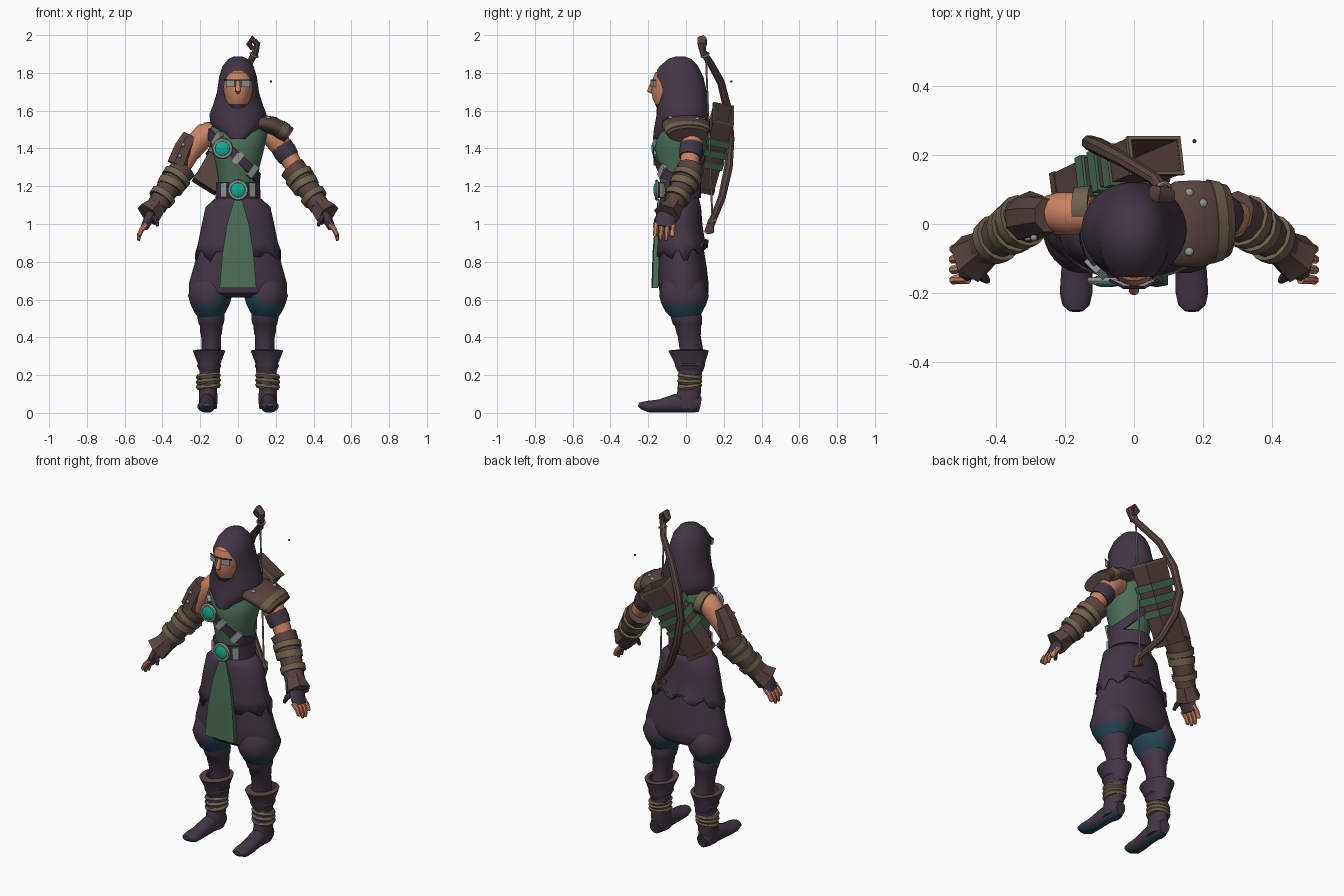
import bpy, bmesh, math, random
from mathutils import Vector

random.seed(4)
cube = bpy.data.objects.get("Cube")
if cube:
    bpy.data.objects.remove(cube)


def material(name, *rgb):
    mat = bpy.data.materials.new(name)
    mat.use_nodes = True
    color = tuple(((c / 255 + .055) / 1.055) ** 2.4 for c in rgb) + (1,)
    mat.diffuse_color = color
    mat.node_tree.nodes["Principled BSDF"].inputs["Base Color"].default_value = color
    return mat


CLOTH = material("dark purple cloth", 67, 54, 69)
LEATHER = material("brown leather", 89, 68, 64)
WRAP = material("olive wrap", 111, 98, 77)
GREEN = material("green tunic", 74, 110, 86)
SKIN = material("skin", 203, 131, 99)
TEAL = material("dark teal", 36, 69, 81)
GEM = material("bright gem", 17, 174, 141)
SILVER = material("silver", 146, 148, 148)
parts = []


def finish(obj, name, mat):
    obj.name = name
    obj.data.materials.append(mat)
    parts.append(obj)
    return obj


def build(name, mat, rings, caps=True, loop=False):
    """Skin a list of closed rings of points."""
    bm = bmesh.new()
    rows = [[bm.verts.new(p) for p in ring] for ring in rings]
    n = len(rows[0])
    pairs = list(zip(rows, rows[1:])) + ([(rows[-1], rows[0])] if loop else [])
    for a, b in pairs:
        for i in range(n):
            bm.faces.new((a[i], a[(i + 1) % n], b[(i + 1) % n], b[i]))
    if caps and not loop:
        bm.faces.new(rows[0])
        bm.faces.new(rows[-1])
    bmesh.ops.recalc_face_normals(bm, faces=bm.faces)
    mesh = bpy.data.meshes.new(name)
    bm.to_mesh(mesh)
    bm.free()
    obj = bpy.data.objects.new(name, mesh)
    bpy.context.collection.objects.link(obj)
    return finish(obj, name, mat)


def circle(n):
    return [(math.cos(k), math.sin(k)) for k in ((i + 0.5) * math.tau / n for i in range(n))]


def loft(name, mat, rows, x=0, n=28, caps=True):
    """Stack ellipses given as (z, half width, front y, back y)."""
    return build(name, mat, [[(x + w * c, (f + b) / 2 + (b - f) / 2 * s, z) for c, s in circle(n)]
                             for z, w, f, b in rows], caps)


def tube(name, mat, path, radii, n=12, ref=(0, 1, 0), caps=True):
    """Sweep an ellipse along a path."""
    path = [Vector(p) for p in path]
    rings = []
    for i, p in enumerate(path):
        t = (path[min(i + 1, len(path) - 1)] - path[max(i - 1, 0)]).normalized()
        u = t.cross(Vector(ref)).normalized()
        v = u.cross(t)
        r = radii[i] if isinstance(radii, list) else radii
        ru, rv = r if isinstance(r, tuple) else (r, r)
        rings.append([p + u * ru * c + v * rv * s for c, s in circle(n)])
    return build(name, mat, rings, caps)


def box(name, mat, loc, size, tilt, turn):
    bpy.ops.mesh.primitive_cube_add(size=1, location=loc, rotation=(0, tilt, turn))
    bpy.context.object.scale = size
    return finish(bpy.context.object, name, mat)


def ball(name, mat, loc, size):
    bpy.ops.mesh.primitive_uv_sphere_add(segments=20, ring_count=10, radius=1, location=loc)
    bpy.context.object.scale = size
    return finish(bpy.context.object, name, mat)


def ring(name, mat, loc, axis, major, minor):
    bpy.ops.mesh.primitive_torus_add(major_segments=20, minor_segments=6, major_radius=major, minor_radius=minor,
                                     location=loc, rotation=Vector(axis).to_track_quat('Z', 'Y').to_euler())
    return finish(bpy.context.object, name, mat)


def paint(obj, mat, rule):
    obj.data.materials.append(mat)
    for poly in obj.data.polygons:
        if rule(poly.center, poly.normal):
            poly.material_index = 1


# Torso
TORSO = [(1.08, .11, -.13, .07), (1.2, .1, -.135, .06), (1.3, .115, -.15, .08), (1.4, .14, -.165, .1),
         (1.48, .155, -.15, .11), (1.54, .13, -.11, .1), (1.58, .07, -.07, .06)]
loft("tunic", GREEN, TORSO)


def band(name, mat, z, slope, half, thick):
    """Strap that hugs the torso in a tilted plane."""
    rings = []
    for c, s in circle(40):
        section = []
        for dz, out in ((half, thick), (-half, thick), (-half, -.005), (half, -.005)):
            h = z - slope * c + dz
            i = max(k for k in range(len(TORSO) - 1) if TORSO[k][0] <= h)
            a, b = TORSO[i], TORSO[i + 1]
            t = (h - a[0]) / (b[0] - a[0])
            w, f, k = (a[j] + (b[j] - a[j]) * t for j in (1, 2, 3))
            section.append(((w + out) * c, (f + k) / 2 + ((k - f) / 2 + out) * s, h))
        rings.append(section)
    return build(name, mat, rings, loop=True)


band("belt", CLOTH, 1.18, 0, .042, .014)
band("chest_strap", CLOTH, 1.355, .12, .03, .012)
for i, (x, y, z, tilt) in enumerate([(-.11, -.128, 1.45, .7), (0, -.162, 1.35, .7), (.075, -.125, 1.28, .7),
                                     (-.072, -.122, 1.18, 0), (.072, -.122, 1.18, 0)]):
    box(f"strap_plate_{i}", SILVER, (x, y, z), (.036, .022, .074), tilt, x * 7)
for name, x, y, z in (("chest", -.082, -.165, 1.4), ("belt", 0, -.155, 1.18)):
    ring(name + "_medallion_rim", SILVER, (x, y, z), (0, 1, 0), .045, .011)
    ball(name + "_medallion_gem", GEM, (x, y, z), (.043, .018, .043))

# Trousers with teal undersides
hips = loft("trousers", CLOTH, [(1.12, .11, -.12, .06), (1.08, .16, -.135, .07), (.9, .2, -.145, .09),
                                (.76, .24, -.148, .112), (.69, .26, -.148, .12), (.635, .262, -.14, .12), (.61, .235, -.11, .1)])
paint(hips, TEAL, lambda c, n: n.z < -.9)

# Ragged overskirt
skirt = loft("ragged_skirt", CLOTH, [(1.15, .105, -.135, .065), (1.09, .172, -.145, .08), (1, .192, -.152, .087),
                                     (.9, .212, -.157, .102), (.82, .228, -.164, .117)], n=40, caps=False)
for i, v in enumerate(skirt.data.vertices[-40:]):
    v.co.z += .035 * (i // 2 % 2) + random.uniform(-.02, .01) + max(0, v.co.y) * .6
skirt.modifiers.new("thickness", 'SOLIDIFY').thickness = .008

# Pleated front tabard
rows = []
for z, half, y in ((1.13, .02, -.15), (1, .058, -.165), (.85, .082, -.177), (.66, .098, -.183)):
    edge = [(half * i / 3, y + half * .06 * (i % 2), z) for i in range(-3, 4)]
    rows.append(edge + [(px, py + .03, z) for px, py, pz in reversed(edge)])
build("front_tabard", GREEN, rows)

# Head, collar and hood
head = loft("head", SKIN, [(1.56, .05, -.13, .02), (1.6, .052, -.15, .02), (1.635, .062, -.164, .02), (1.665, .068, -.178, .02),
                           (1.71, .077, -.184, .02), (1.76, .082, -.178, .02), (1.8, .08, -.165, .02), (1.84, .05, -.1, .01)])
paint(head, CLOTH, lambda c, n: c.z < 1.635)
tube("nose", SKIN, [(0, -.17, 1.765), (0, -.184, 1.73), (0, -.192, 1.705), (0, -.178, 1.695)], [.008, .012, .015, .008])
hood = loft("hood", CLOTH, [(1.888, .02, -.05, -.01), (1.873, .052, -.095, .03), (1.835, .083, -.14, .065),
                            (1.78, .1, -.178, .092), (1.7, .111, -.16, .11), (1.63, .132, -.155, .12),
                            (1.58, .152, -.156, .122), (1.53, .146, -.165, .118), (1.49, .108, -.172, .09),
                            (1.45, .04, -.175, -.1)], n=40)
bpy.ops.mesh.primitive_cylinder_add(vertices=32, radius=1, depth=1, location=(0, -.3, 1.712), rotation=(math.pi / 2, 0, 0))
cutter = bpy.context.object
cutter.scale = (.076, .102, .5)
cutter.hide_render = True
cut = hood.modifiers.new("face_opening", 'BOOLEAN')
cut.operation = 'DIFFERENCE'
cut.object = cutter
bpy.context.view_layer.objects.active = hood
bpy.ops.object.modifier_apply(modifier=cut.name)
bpy.data.objects.remove(cutter)
tube("spectacle_bar", CLOTH, [(-.072, -.162, 1.762), (-.03, -.184, 1.762), (.03, -.184, 1.762), (.072, -.162, 1.762)], .004, n=6)

# Both sides of the body
for side, s in (("left", 1), ("right", -1)):
    def at(*points):
        return [(s * x, y, z) for x, y, z in points]

    box(side + "_lens", SILVER, (s * .038, -.174, 1.743), (.048, .014, .034), 0, s * .35)

    # Legs and boots
    puff = loft(side + "_trouser_puff", CLOTH, [(.74, .06, -.09, .06), (.68, .1, -.13, .1), (.62, .117, -.143, .122),
                                                (.575, .104, -.13, .108), (.53, .082, -.105, .085), (.5, .06, -.07, .06)], s * .148)
    paint(puff, TEAL, lambda c, n: c.z < .56 or (n.z < -.15 and abs(c.x) < .11 and c.z < .61))
    loft(side + "_leg", CLOTH, [(.56, .07, -.09, .08), (.5, .072, -.08, .085), (.47, .066, -.07, .085), (.46, .06, -.06, .08),
                                (.42, .058, -.05, .08), (.41, .053, -.045, .078), (.34, .052, -.035, .09), (.2, .045, -.03, .085)], s * .142)
    cuff = loft(side + "_boot_cuff", CLOTH, [(.22, .05, -.045, .09), (.25, .065, -.06, .1), (.26, .06, -.06, .1),
                                             (.33, .087, -.095, .122), (.335, .06, -.05, .1), (.27, .045, -.03, .08)], s * .153)
    paint(cuff, LEATHER, lambda c, n: n.z > .7 and c.z > .3)
    loft(side + "_boot_shaft", CLOTH, [(.27, .05, -.045, .09), (.2, .046, -.04, .08), (.12, .048, -.045, .08),
                                       (.06, .05, -.06, .075), (.02, .045, -.06, .07)], s * .158)
    for i, z in enumerate((.142, .168, .194)):
        ring(f"{side}_boot_wrap_{i}", WRAP, (s * .157, .02, z), (s * .1, .1 * (i - 1), 1), .052, .015)
    foot = tube(side + "_foot", CLOTH, at((.157, .075, .045), (.16, .04, .052), (.162, -.06, .05), (.166, -.14, .036),
                                          (.168, -.2, .034), (.168, -.235, .039), (.168, -.252, .044)),
                [(.032, .04), (.044, .052), (.043, .05), (.046, .036), (.048, .031), (.04, .02), (.02, .01)], n=16, ref=(0, 0, 1))
    paint(foot, TEAL, lambda c, n: n.z < -.75 or (n.z < -.1 and c.y < -.15))

    # Arms, bracers and hands
    tube(side + "_arm", SKIN, at((.12, .03, 1.49), (.175, .03, 1.475), (.215, .03, 1.43), (.26, .025, 1.37), (.305, .015, 1.29),
                                 (.38, -.03, 1.18), (.45, -.09, 1.07)), [.05, .063, .062, .053, .048, .045, .035], n=16)
    tube(side + "_bracer", LEATHER, at((.288, .025, 1.295), (.32, .01, 1.255), (.38, -.03, 1.175), (.43, -.07, 1.095)),
         [.074, .069, .062, .056], n=10)
    tube(side + "_wrist_guard", LEATHER, at((.41, -.055, 1.13), (.44, -.078, 1.085), (.475, -.102, 1.05)), [.05, .06, .074], n=6)
    for i, (x, y, z) in enumerate([(.32, .01, 1.255), (.345, -.008, 1.222), (.393, -.04, 1.155)]):
        tube(f"{side}_bracer_wrap_{i}", WRAP, at((x, y, z), (x + .018, y - .013, z - .025 - .008 * (i % 2))),
             [.08 - .004 * i, .077 - .004 * i], n=14)
    tube(side + "_glove", CLOTH, at((.44, -.08, 1.08), (.468, -.105, 1.035), (.496, -.115, .98)),
         [(.032, .04), (.028, .056), (.021, .053)], n=14)
    for i in range(4):
        y = -.07 - .03 * i
        tip = .91 + .012 * (i - 1.4) ** 2
        tube(f"{side}_finger_{i}", SKIN, at((.482, y, 1), (.51, y, .97), (.524, y - .003, .94), (.527, y - .005, tip)),
             [.015, .014, .013, .008], n=8)
    tube(side + "_thumb", CLOTH, at((.455, -.13, 1.05), (.435, -.155, 1.02), (.425, -.165, .99)), [.017, .015, .009], n=8)

# Uneven shoulder armour
tube("left_shoulder_pad", LEATHER, [(.08, 0, 1.53), (.12, 0, 1.535), (.18, 0, 1.522), (.23, .008, 1.497), (.268, .01, 1.47)],
     [(.03, .1), (.045, .125), (.048, .128), (.048, .118), (.046, .105)], n=20)
tube("left_shoulder_trim", WRAP, [(.22, .007, 1.502), (.25, .009, 1.484)], [(.051, .123), (.05, .115)], n=20)
for i, (x, y, z) in enumerate([(.16, -.08, 1.562), (.2, .06, 1.556), (.25, -.05, 1.522), (.16, .09, 1.555)]):
    ball(f"shoulder_stud_{i}", SILVER, (x, y, z), (.013, .013, .01))
tube("left_arm_cuff", CLOTH, [(.228, .03, 1.415), (.25, .027, 1.38), (.27, .022, 1.35)], [.062, .064, .059])
tube("right_arm_guard", LEATHER, [(-.245, .025, 1.465), (-.28, .022, 1.4), (-.315, .015, 1.31)], [.052, .062, .066], n=8)
tube("right_shoulder_strap", WRAP, [(-.125, .045, 1.48), (-.17, .045, 1.472)], [(.064, .068), (.067, .062)], n=16)
for i in range(2):
    ball(f"arm_guard_stud_{i}", SILVER, (-.29 - .018 * i, -.04, 1.42 - .06 * i), (.01, .01, .01))

# Quiver slung across the back, kept flat shaded
low, high = Vector((-.175, .1, 1.205)), Vector((.062, .198, 1.585))


def quiver_part(name, mat, a, b, grow, thick=0):
    obj = tube(name, mat, [low.lerp(high, a), low.lerp(high, b)],
               [(.098 + .024 * t + grow, .066 + .01 * t + grow) for t in (a, b)], n=4, caps=not thick)
    parts.remove(obj)
    if thick:
        obj.modifiers.new("wall", 'SOLIDIFY').thickness = thick


quiver_part("quiver", LEATHER, 0, 1, 0, .012)
quiver_part("quiver_base", LEATHER, -.02, .04, .004)
quiver_part("quiver_rim", WRAP, .98, 1.01, .005, .016)
for i, a in enumerate((.34, .5, .66)):
    quiver_part(f"quiver_band_{i}", GREEN, a, a + .09, .014, .012)

# Bow and string
tube("bow", LEATHER, [(.078, .09, 1.925), (.058, .09, 1.953), (.075, .085, 1.98), (.102, .083, 1.955), (.092, .09, 1.91),
                      (.06, .13, 1.85), (-.03, .185, 1.75), (-.1, .222, 1.6), (-.13, .236, 1.45), (-.1, .225, 1.3),
                      (-.03, .19, 1.14), (.05, .15, 1.04), (.09, .13, .995), (.085, .122, .96), (.06, .128, .97), (.065, .135, .995)],
     [.012, (.016, .024), (.018, .026), (.018, .024), .018, .019, .021, .024, .022, .024, .021, .019, (.018, .022),
      (.017, .026), (.016, .024), .012], n=8)
tube("bow_string", SILVER, [(.075, .105, 1.9), (.075, .14, 1.02)], .005, n=6)
for name, x, y, z in (("upper", .085, .1, 1.895), ("lower", .075, .138, 1.02)):
    ring(name + "_bow_binding", SILVER, (x, y, z), (.5, -.4, 1), .02, .006)
ball("floating_bead", CLOTH, (.175, .24, 1.755), (.006, .006, .006))

# Smooth shading with crisp edges
bpy.ops.object.select_all(action='DESELECT')
for obj in parts:
    obj.select_set(True)
bpy.context.view_layer.objects.active = parts[0]
bpy.ops.object.shade_smooth_by_angle(angle=math.radians(40))
